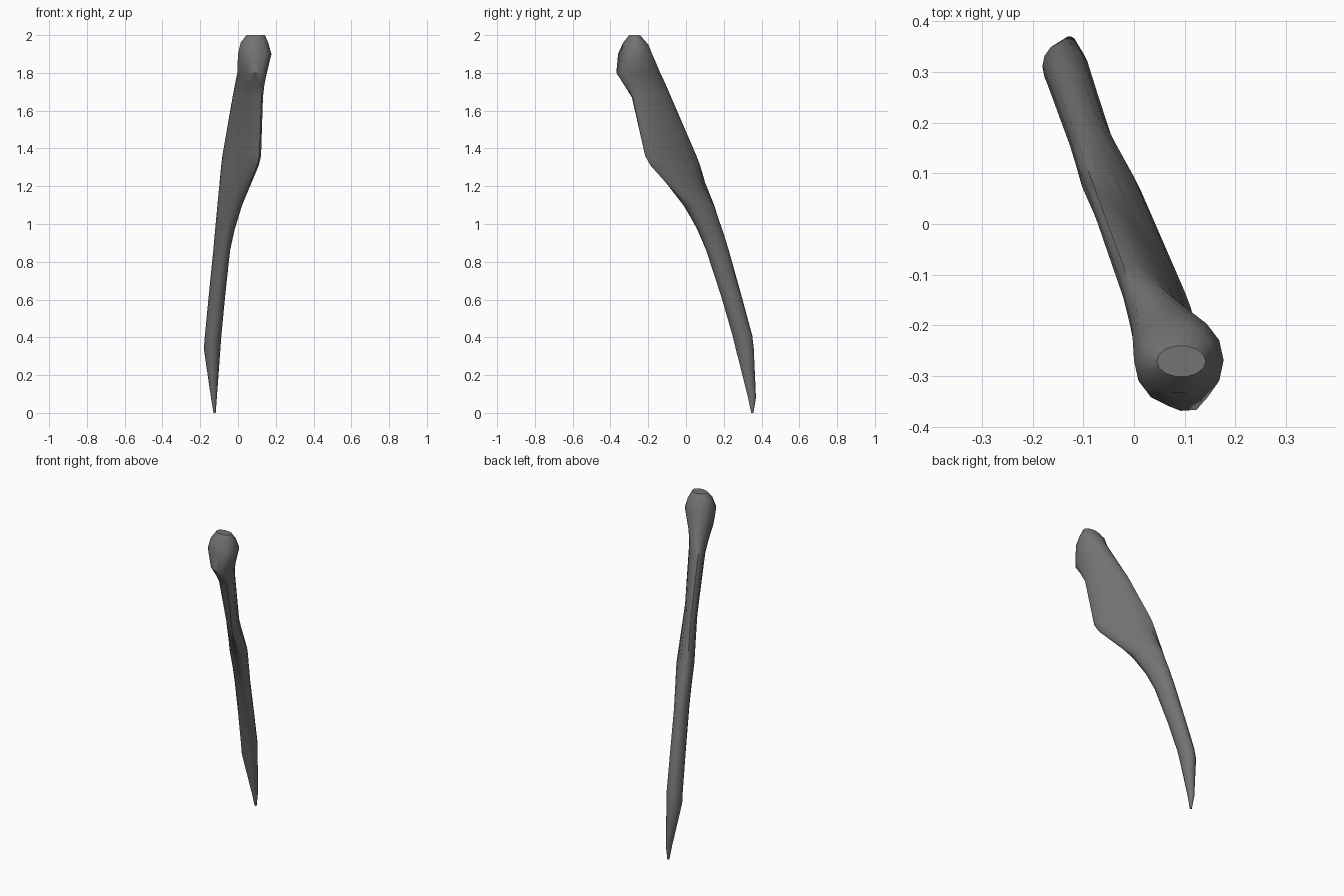
import bpy, bmesh, math

SIDES = 14

# Sections up the bone: z, x min, x max, y min, y max, skew (-1 = thin diagonal blade, 0 = round)
SECTIONS = [
    (0.00, -0.130, -0.118, 0.345, 0.357, 0.0),
    (0.08, -0.143, -0.112, 0.328, 0.371, 0.0),
    (0.34, -0.181, -0.093, 0.262, 0.360, 0.0),
    (0.41, -0.175, -0.088, 0.245, 0.352, 0.0),
    (0.62, -0.155, -0.068, 0.185, 0.294, -0.1),
    (0.86, -0.131, -0.042, 0.107, 0.227, -0.25),
    (0.97, -0.121, -0.018, 0.060, 0.193, -0.35),
    (1.10, -0.109, 0.022, -0.015, 0.150, -0.5),
    (1.31, -0.089, 0.110, -0.188, 0.075, -0.88),
    (1.36, -0.083, 0.122, -0.216, 0.056, -0.9),
    (1.67, -0.029, 0.132, -0.287, -0.077, -0.72),
    (1.74, -0.016, 0.140, -0.330, -0.108, -0.6),
    (1.80, -0.004, 0.153, -0.371, -0.134, -0.4),
    (1.90, 0.000, 0.177, -0.362, -0.177, 0.0),
    (1.96, 0.014, 0.160, -0.335, -0.196, 0.0),
    (2.00, 0.045, 0.142, -0.302, -0.240, 0.0),
]

grey = bpy.data.materials.new("dark grey")
grey.diffuse_color = (0.17, 0.17, 0.17, 1)

# Bone: loft of skewed ellipses, knobbly head on top, flat blade, pointed foot
bm = bmesh.new()
rings = []
for z, x0, x1, y0, y1, skew in SECTIONS:
    phase = math.acos(skew) - math.pi
    ring = []
    for i in range(SIDES):
        t = 2 * math.pi * i / SIDES
        x = (x0 + x1) / 2 + (x1 - x0) / 2 * math.cos(t)
        y = (y0 + y1) / 2 - (y1 - y0) / 2 * math.cos(t + phase)
        ring.append(bm.verts.new((x, y, z)))
    rings.append(ring)
for low, high in zip(rings, rings[1:]):
    for i in range(SIDES):
        j = (i + 1) % SIDES
        bm.faces.new((low[i], low[j], high[j], high[i]))
bm.faces.new(rings[0][::-1])
bm.faces.new(rings[-1])

# Head: back of the crown slopes down, front has a shallow dent
for v in bm.verts:
    if v.co.z > 1.95 and v.co.y > -0.25:
        v.co.z -= 0.25 * (v.co.y + 0.25)
    if abs(v.co.z - 1.90) < 0.01 and v.co.y < -0.33 and v.co.x > 0.08:
        v.co.y += 0.015
bmesh.ops.recalc_face_normals(bm, faces=bm.faces)

mesh = bpy.data.meshes.new("bone")
bm.to_mesh(mesh)
bm.free()
mesh.materials.append(grey)
bone = bpy.data.objects.new("bone", mesh)
bpy.context.collection.objects.link(bone)
bpy.context.view_layer.objects.active = bone
bone.select_set(True)
bpy.ops.object.shade_smooth_by_angle(angle=math.radians(45))
